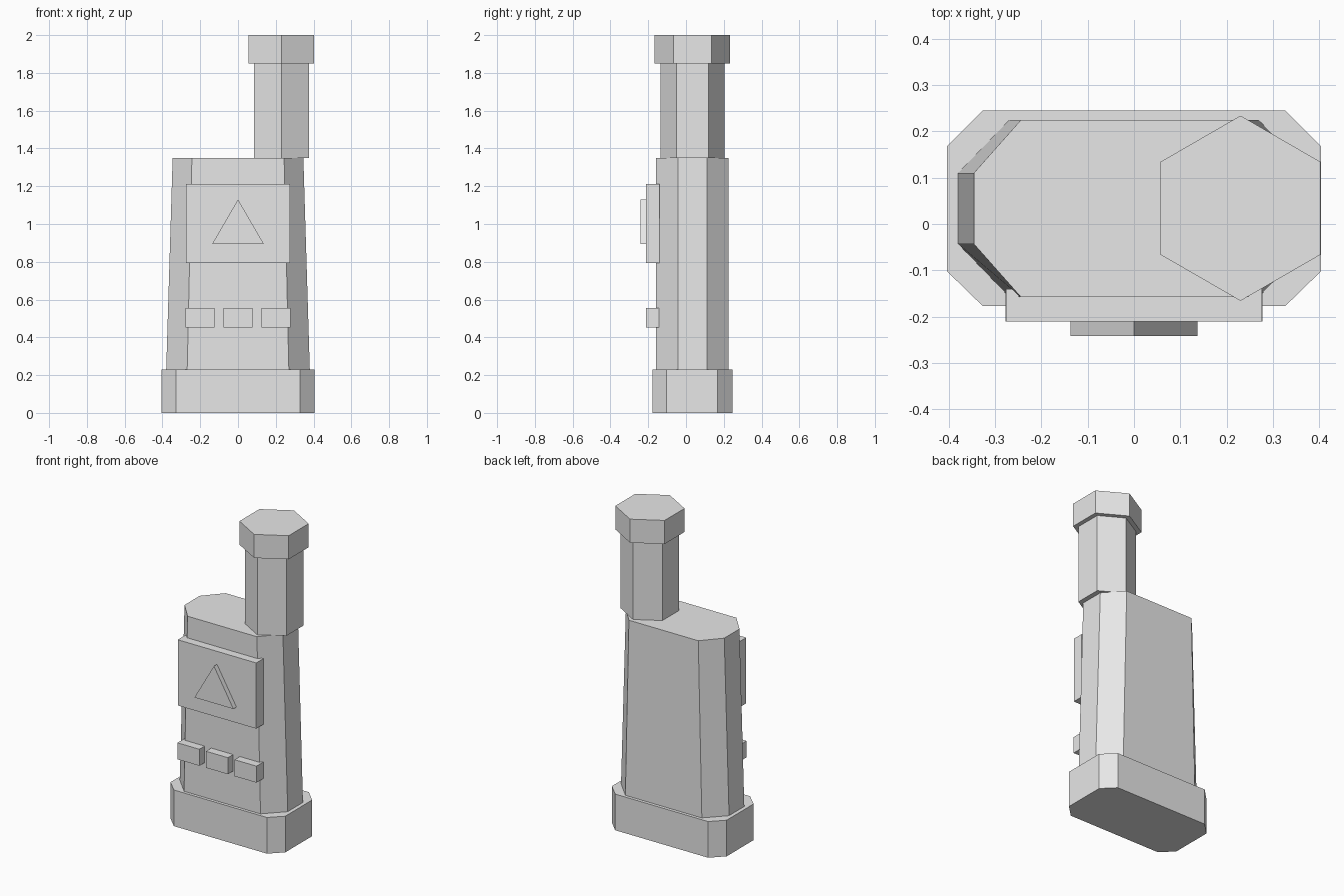
import bpy
import bmesh
import math
from mathutils import Vector

old = bpy.data.objects.get("Cube")
if old:
    bpy.data.objects.remove(old, do_unlink=True)

grey = bpy.data.materials.new("light_grey")
grey.use_nodes = True
colour = (0.8, 0.8, 0.8, 1)
grey.diffuse_color = colour
grey.node_tree.nodes["Principled BSDF"].inputs["Base Color"].default_value = colour


def loft(name, start, end):
    """Close a solid between two matching outlines."""
    bm = bmesh.new()
    a = [bm.verts.new(p) for p in start]
    b = [bm.verts.new(p) for p in end]
    bm.faces.new(a)
    bm.faces.new(b)
    for i in range(len(a)):
        j = (i + 1) % len(a)
        bm.faces.new((a[i], a[j], b[j], b[i]))
    bmesh.ops.recalc_face_normals(bm, faces=bm.faces)
    mesh = bpy.data.meshes.new(name)
    bm.to_mesh(mesh)
    bm.free()
    mesh.materials.append(grey)
    obj = bpy.data.objects.new(name, mesh)
    bpy.context.collection.objects.link(obj)
    return obj


def octagon(half, flat, front, back, side_front, side_back, z):
    """Rectangle with cut corners, mirrored across x."""
    right = [(flat, front), (half, side_front), (half, side_back), (flat, back)]
    left = [(-x, y) for x, y in reversed(right)]
    return [Vector((x, y, z)) for x, y in right + left]


def hexagon(radius, z):
    """Hexagon around the antenna axis, with points to front and back."""
    angles = [math.radians(30 + 60 * i) for i in range(6)]
    return [Vector((0.23 + radius * math.cos(t), 0.034 + radius * math.sin(t), z))
            for t in angles]


def plate(name, outline, front, back):
    """Solid cut from an x-z outline, facing the front."""
    return loft(name, [(x, front, z) for x, z in outline],
                [(x, back, z) for x, z in outline])


def rectangle(x0, x1, z0, z1):
    return [(x0, z0), (x1, z0), (x1, z1), (x0, z1)]


# Foot and tapered body
foot = (0.404, 0.327, -0.177, 0.245, -0.102, 0.168)
loft("base", octagon(*foot, 0), octagon(*foot, 0.23))
depths = (-0.158, 0.225, -0.043, 0.11)
loft("body", octagon(0.38, 0.269, *depths, 0.23),
     octagon(0.346, 0.244, *depths, 1.35))

# Antenna with wider cap
loft("antenna_shaft", hexagon(0.169, 1.35), hexagon(0.169, 1.85))
loft("antenna_cap", hexagon(0.2, 1.85), hexagon(0.2, 2.0))

# Screen with raised triangle
plate("screen", rectangle(-0.276, 0.276, 0.794, 1.212), -0.211, -0.14)
plate("screen_triangle", [(-0.137, 0.894), (0.137, 0.894), (0, 1.13)], -0.242, -0.2)

# Row of buttons
for label, x in (("right", -0.201), ("middle", 0), ("left", 0.201)):
    plate("button_" + label, rectangle(x - 0.077, x + 0.077, 0.451, 0.556), -0.211, -0.143)
